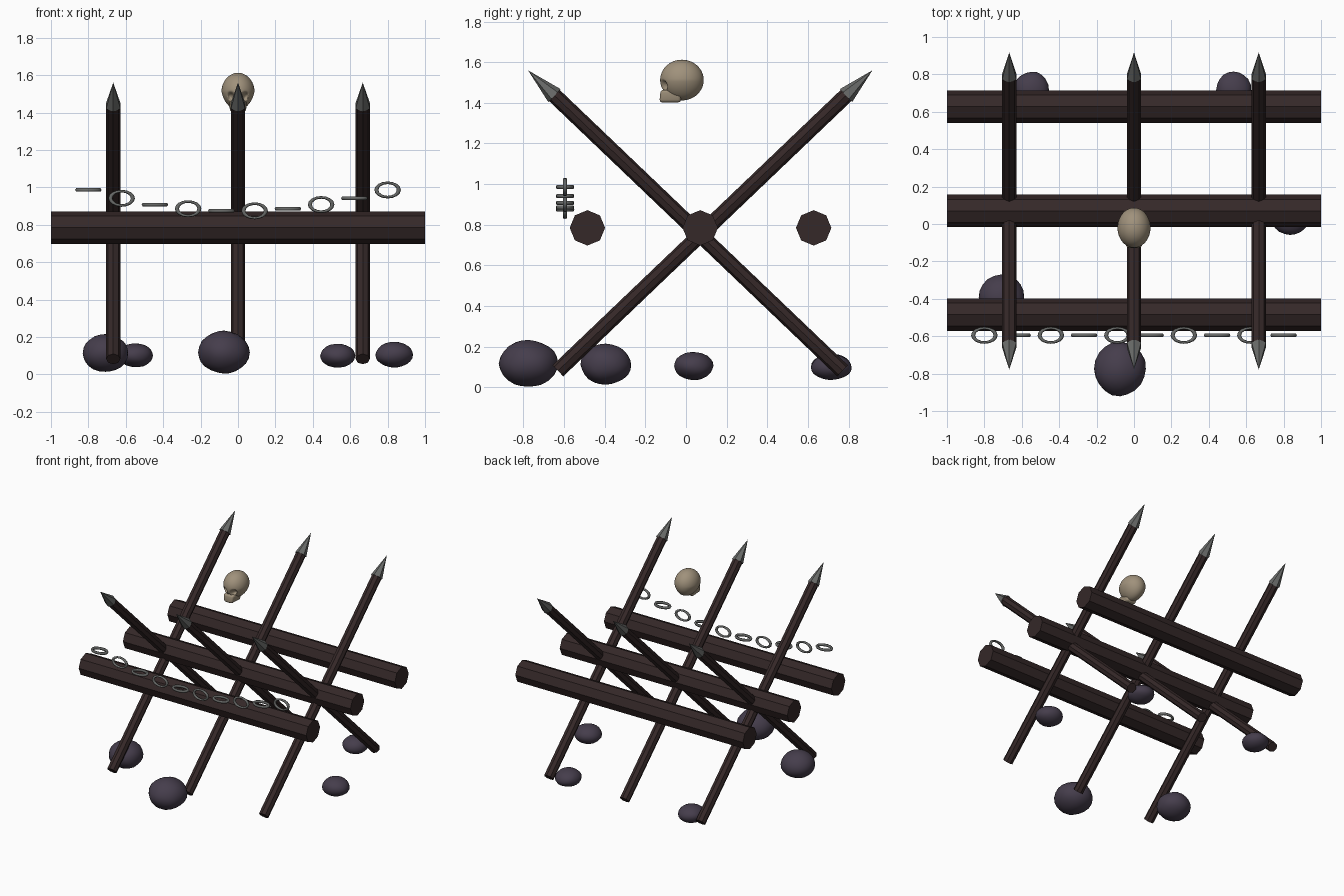
import bpy, bmesh, math
from mathutils import Vector, Matrix, noise

if "Cube" in bpy.data.objects:
    bpy.data.objects.remove(bpy.data.objects["Cube"], do_unlink=True)


def material(name, rgb):
    m = bpy.data.materials.new(name)
    m.use_nodes = True
    m.diffuse_color = (*rgb, 1)
    m.node_tree.nodes["Principled BSDF"].inputs["Base Color"].default_value = (*rgb, 1)
    return m


WOOD = material("dark wood", (0.035, 0.021, 0.021))
IRON = material("iron", (0.14, 0.145, 0.14))
STONE = material("purple stone", (0.06, 0.047, 0.072))
BONE = material("bone", (0.35, 0.285, 0.2))


def make_object(name, bm, mat, smooth=False):
    bmesh.ops.recalc_face_normals(bm, faces=bm.faces)
    for f in bm.faces:
        f.smooth = smooth
    mesh = bpy.data.meshes.new(name)
    bm.to_mesh(mesh)
    bm.free()
    mesh.materials.append(mat)
    ob = bpy.data.objects.new(name, mesh)
    bpy.context.collection.objects.link(ob)
    return ob


def rod(name, start, end, r1, r2, sides, mat):
    """Straight cylinder or cone between two points."""
    start, end = Vector(start), Vector(end)
    axis = end - start
    bm = bmesh.new()
    bmesh.ops.create_cone(bm, cap_ends=True, segments=sides, radius1=r1,
                          radius2=r2, depth=axis.length)
    turn = axis.to_track_quat('Z', 'Y').to_matrix().to_4x4()
    bm.transform(Matrix.Translation((start + end) / 2) @ turn)
    return make_object(name, bm, mat)


# Three long octagonal beams
for label, y in (("front", -0.485), ("middle", 0.07), ("back", 0.628)):
    rod(label + "_beam", (-1, y, 0.785), (1, y, 0.785), 0.087, 0.087, 8, WOOD)

# Crossed stakes with iron tips, leaning both ways at three stations
CROSS_Y = 0.07
for i, x in enumerate((-0.667, 0, 0.667)):
    for label, side in (("back", 1), ("front", -1)):
        foot = Vector((x, CROSS_Y - side * 0.70, 0.082))
        point = Vector((x, CROSS_Y + side * 0.847, 1.56))
        neck = point - (point - foot).normalized() * 0.18
        rod(f"{label}_stake_{i + 1}", foot, neck, 0.038, 0.038, 8, WOOD)
        rod(f"{label}_stake_tip_{i + 1}", neck, point, 0.044, 0.0, 6, IRON)


# Sagging chain of alternating oval links
def chain_link(name, centre, upright):
    bm = bmesh.new()
    major, minor, around, tube = 0.06, 0.011, 16, 6
    rings = []
    for a in range(around):
        t = math.tau * a / around
        ring = []
        for b in range(tube):
            p = math.tau * b / tube
            r = major + minor * math.cos(p)
            ring.append(bm.verts.new((r * math.cos(t), 0.64 * r * math.sin(t),
                                      minor * math.sin(p))))
        rings.append(ring)
    for a in range(around):
        r0, r1 = rings[a], rings[(a + 1) % around]
        for b in range(tube):
            c = (b + 1) % tube
            bm.faces.new((r0[b], r1[b], r1[c], r0[c]))
    turn = Matrix.Rotation(math.pi / 2 if upright else 0, 4, 'X')
    bm.transform(Matrix.Translation(centre) @ turn)
    make_object(name, bm, IRON, smooth=True)


LINKS = 10
for i in range(LINKS):
    u = 2 * i / (LINKS - 1) - 1
    chain_link(f"chain_link_{i + 1}", (0.8 * u, -0.595, 0.873 + 0.113 * u * u), i % 2 == 1)

# Rounded, slightly lumpy rocks
ROCKS = (
    ((-0.075, -0.775, 0.118), (0.136, 0.145, 0.115)),
    ((-0.708, -0.395, 0.113), (0.124, 0.125, 0.1)),
    ((-0.548, 0.715, 0.102), (0.094, 0.1, 0.064)),
    ((0.533, 0.715, 0.1), (0.094, 0.1, 0.064)),
    ((0.835, 0.037, 0.106), (0.1, 0.098, 0.069)),
)
for i, (centre, size) in enumerate(ROCKS):
    bm = bmesh.new()
    bmesh.ops.create_icosphere(bm, subdivisions=3, radius=1)
    for v in bm.verts:
        v.co *= 1 + 0.05 * noise.noise(v.co * 1.3 + Vector((5 * i, 2, 7)))
    bm.transform(Matrix.Translation(centre) @ Matrix.Diagonal((*size, 1)))
    make_object(f"rock_{i + 1}", bm, STONE, smooth=True)

# Skull cranium with pressed-in eye sockets and nose
SKULL = Vector((0, -0.02, 1.512))
bm = bmesh.new()
bmesh.ops.create_icosphere(bm, subdivisions=5, radius=1)
bm.transform(Matrix.Diagonal((0.088, 0.107, 0.1, 1)))
hollows = [(Vector((s * 0.038, -0.092, -0.026)), 0.021, 0.032) for s in (-1, 1)]
hollows.append((Vector((0, -0.092, -0.055)), 0.011, 0.015))
for v in bm.verts:
    push = sum(depth * math.exp(-((v.co - c).length / width) ** 4)
               for c, width, depth in hollows)
    # Narrow the lower half towards the jaw
    if v.co.z < 0:
        v.co.x *= 1 + 1.8 * v.co.z
    v.co.y += push
bm.transform(Matrix.Translation(SKULL))
make_object("skull_cranium", bm, BONE, smooth=True)

# Skull jaw block, wider at the top, rounded by a bevel
bm = bmesh.new()
bmesh.ops.create_cube(bm, size=1)
for v in bm.verts:
    top = v.co.z > 0
    front = v.co.y < 0
    v.co.x *= (0.104 if top else 0.084) * (0.85 if front else 1)
    v.co.y = (-0.125 if top else -0.131) if front else -0.025
    v.co.z = 1.464 if top else 1.402
jaw = make_object("skull_jaw", bm, BONE, smooth=True)
bevel = jaw.modifiers.new("rounding", 'BEVEL')
bevel.width = 0.014
bevel.segments = 3
